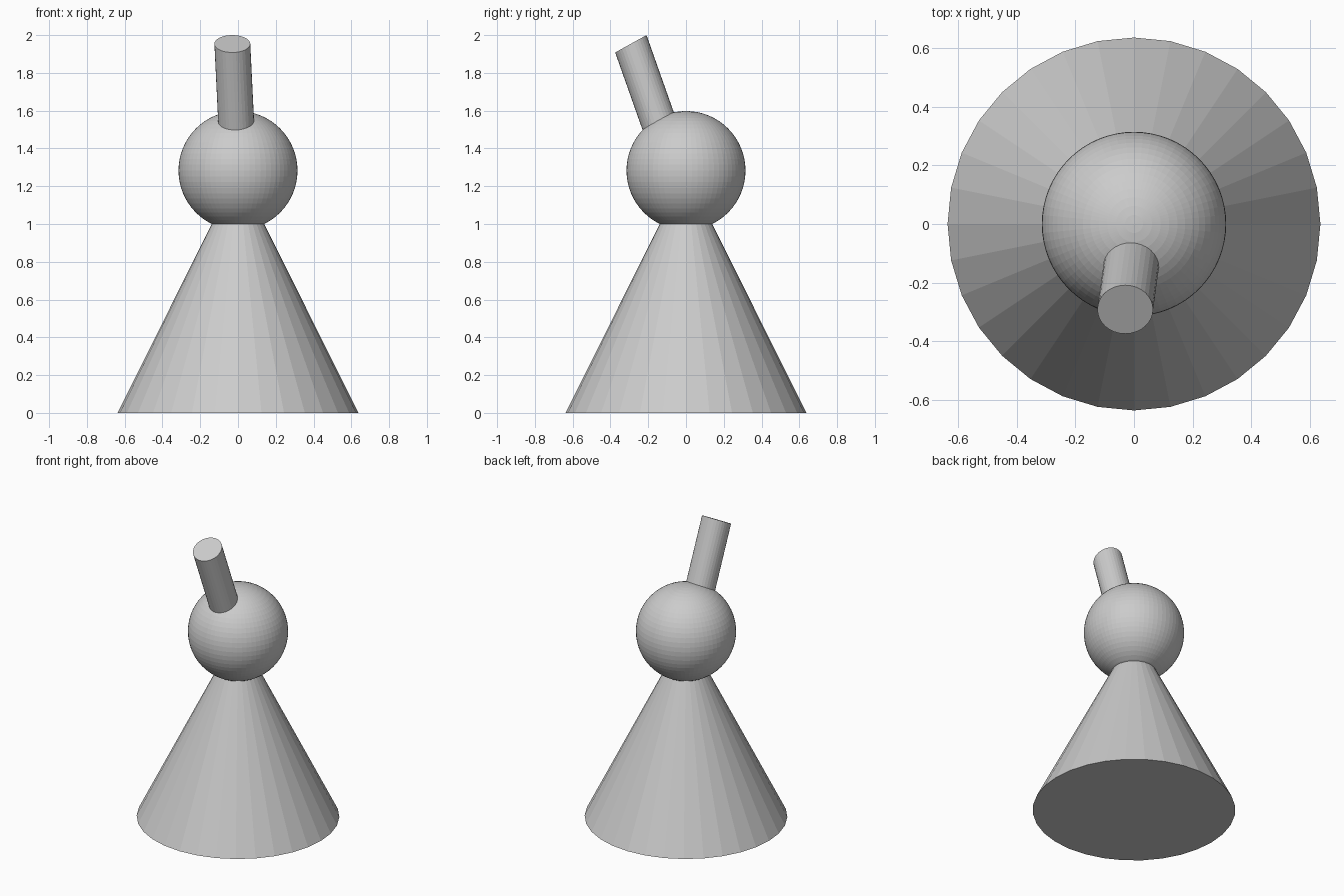
import bpy
from mathutils import Matrix, Vector

if "Cube" in bpy.data.objects:
    bpy.data.objects.remove(bpy.data.objects["Cube"])

# Conical body, its tip hidden inside the head
bpy.ops.mesh.primitive_cone_add(vertices=32, radius1=0.637, radius2=0, depth=1.28,
                                location=(0, 0, 0.64))
bpy.context.object.name = "body"

# Round head
bpy.ops.mesh.primitive_uv_sphere_add(segments=64, ring_count=32, radius=0.315,
                                     location=(0, 0, 1.283))
bpy.context.object.name = "head"

# Leaning horn: a cylinder sheared so its caps tilt more than its axis
top = Vector((-0.03, -0.292, 1.954))
bottom = top + Vector((0.02, 0.145, -0.41)) * 1.35
axis = top - bottom
centre = (top + bottom) / 2
bpy.ops.mesh.primitive_cylinder_add(vertices=32, radius=1, depth=1)
horn = bpy.context.object
horn.name = "horn"
side_a = Vector((0.095, 0, 0))
side_b = Vector((0, 0.083, 0.046))
shear = Matrix((side_a, side_b, axis)).transposed().to_4x4()
horn.data.transform(Matrix.Translation(centre) @ shear)
